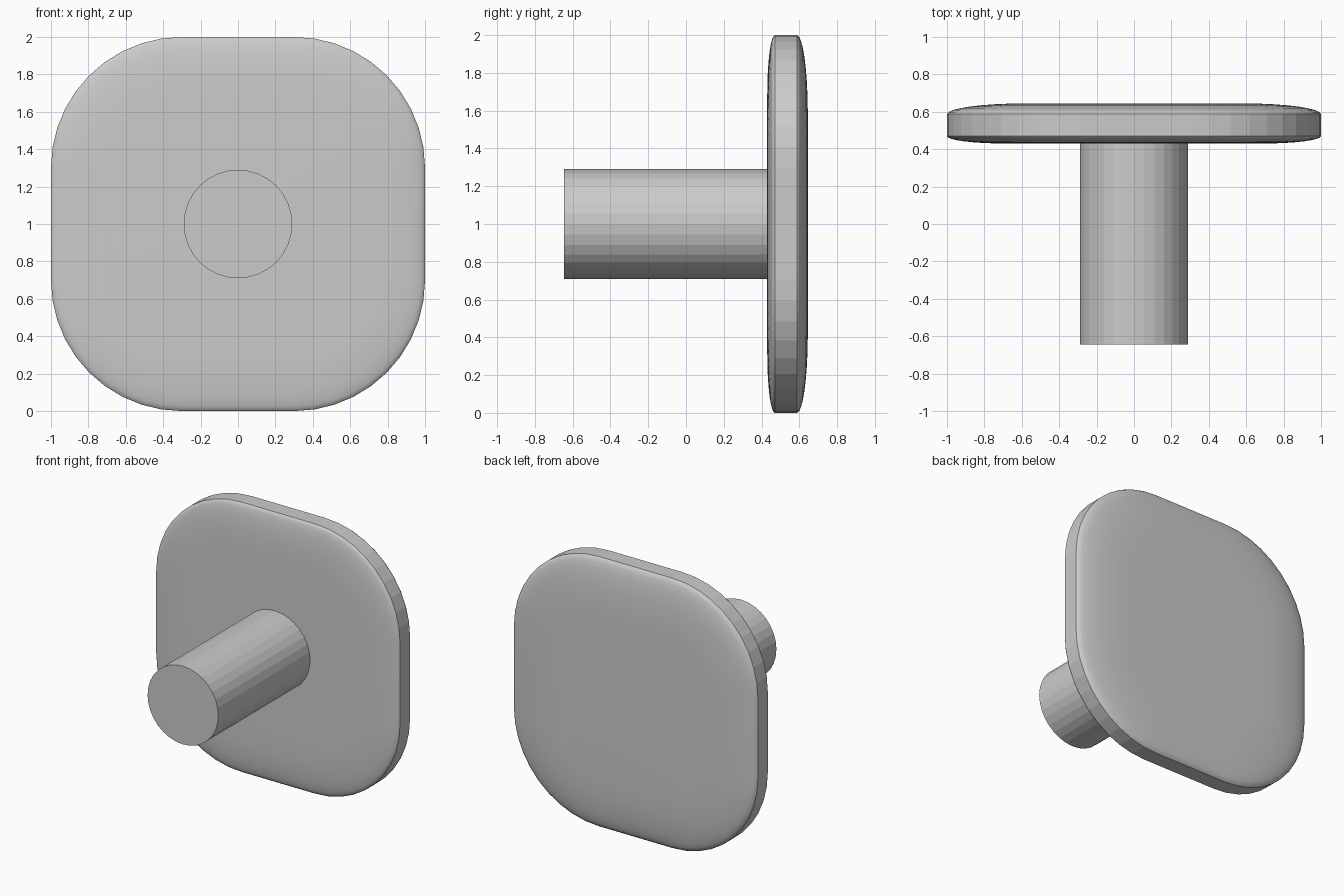
import bpy, bmesh, math
from mathutils import Matrix

if "Cube" in bpy.data.objects:
    bpy.data.objects.remove(bpy.data.objects["Cube"])

CORNER_STEPS = 10   # segments per rounded corner
DOME_STEPS = 8      # rings across each softened face edge


def rounded_square(bm, inset, y, half=1.0, radius=0.7):
    """Ring of vertices in the xz plane, centred on z = 1."""
    c, r = half - radius, radius - inset
    ring = []
    for q, (sx, sz) in enumerate([(1, 1), (-1, 1), (-1, -1), (1, -1)]):
        for i in range(CORNER_STEPS + 1):
            a = math.pi / 2 * (q + i / CORNER_STEPS)
            ring.append(bm.verts.new((sx * c + r * math.cos(a), y,
                                      1 + sz * c + r * math.sin(a))))
    return ring


def dome(y_edge, y_face, width):
    """Quarter-ellipse profile (inset, y) from the rim to the flat face."""
    pts = []
    for i in range(DOME_STEPS + 1):
        t = math.pi / 2 * i / DOME_STEPS
        pts.append((width * (1 - math.cos(t)), y_edge + (y_face - y_edge) * math.sin(t)))
    return pts


def finish(bm, name):
    bmesh.ops.recalc_face_normals(bm, faces=bm.faces)
    mesh = bpy.data.meshes.new(name)
    bm.to_mesh(mesh)
    bm.free()
    obj = bpy.data.objects.new(name, mesh)
    bpy.context.collection.objects.link(obj)


# Plate: flat faceted rim between two gently domed faces
bm = bmesh.new()
front = dome(0.47, 0.43, 0.32)
back = dome(0.587, 0.645, 0.42)
rings = [rounded_square(bm, d, y) for d, y in front[::-1] + back]
for k, (a, b) in enumerate(zip(rings, rings[1:])):
    for i in range(len(a)):
        j = (i + 1) % len(a)
        f = bm.faces.new((a[i], a[j], b[j], b[i]))
        f.smooth = k != DOME_STEPS
for ring in (rings[0], rings[-1]):
    bm.faces.new(ring).smooth = True
for ring in (rings[DOME_STEPS], rings[DOME_STEPS + 1]):
    for i in range(len(ring)):
        bm.edges.get((ring[i - 1], ring[i])).smooth = False
finish(bm, "plate")

# Stem: plain faceted cylinder running forward from the plate
bm = bmesh.new()
y0, y1 = -0.645, 0.45
bmesh.ops.create_cone(bm, cap_ends=True, segments=32, radius1=0.29, radius2=0.29,
                      depth=y1 - y0,
                      matrix=Matrix.Translation((0, (y0 + y1) / 2, 1.0))
                      @ Matrix.Rotation(math.pi / 2, 4, 'X'))
finish(bm, "stem")
